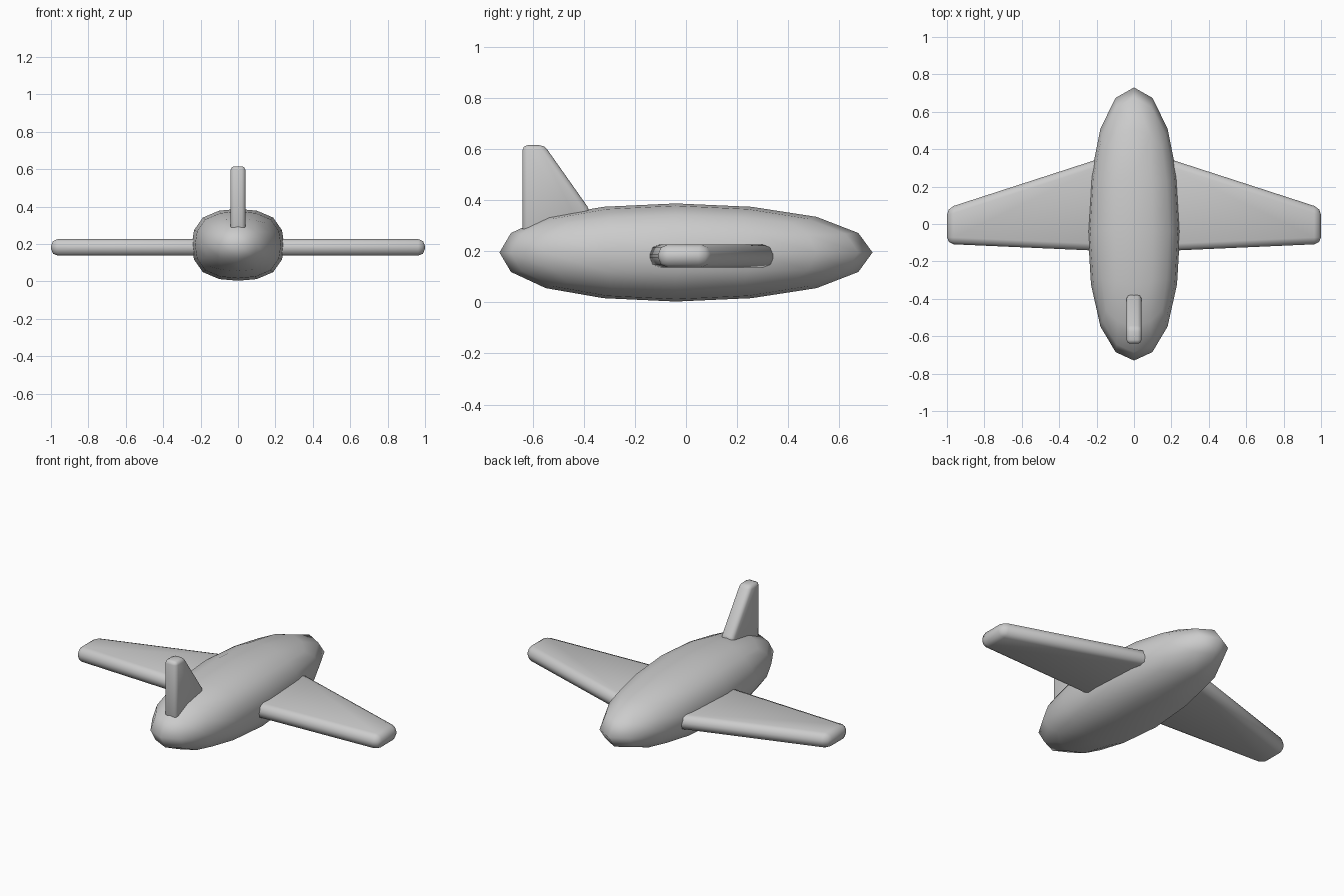
import bpy, bmesh

if "Cube" in bpy.data.objects:
    bpy.data.objects.remove(bpy.data.objects["Cube"])

HALF_LEN, HALF_W, HALF_H, MID_Z = 0.73, 0.247, 0.192, 0.195


def smooth(obj):
    for p in obj.data.polygons:
        p.use_smooth = True


def rounded_plate(name, profile, place, depth, bevel, segments=2):
    """Extrude a 2D outline to a plate and round all its edges."""
    bm = bmesh.new()
    n = len(profile)
    low = [bm.verts.new(place(a, b, depth[0])) for a, b in profile]
    high = [bm.verts.new(place(a, b, depth[1])) for a, b in profile]
    bm.faces.new(low)
    bm.faces.new(high)
    for i in range(n):
        j = (i + 1) % n
        bm.faces.new((low[i], low[j], high[j], high[i]))
    bmesh.ops.recalc_face_normals(bm, faces=bm.faces)
    bmesh.ops.bevel(bm, geom=bm.edges[:], offset=bevel, segments=segments,
                    profile=0.5, affect='EDGES', clamp_overlap=True)
    bmesh.ops.recalc_face_normals(bm, faces=bm.faces)
    mesh = bpy.data.meshes.new(name)
    bm.to_mesh(mesh)
    bm.free()
    obj = bpy.data.objects.new(name, mesh)
    bpy.context.collection.objects.link(obj)
    smooth(obj)
    return obj


# Fuselage: subdivided cube stretched to a long, slightly boxy ellipsoid
bpy.ops.mesh.primitive_cube_add(size=2)
fuselage = bpy.context.object
fuselage.name = "fuselage"
sub = fuselage.modifiers.new("round", 'SUBSURF')
sub.levels = sub.render_levels = 2
bpy.ops.object.modifier_apply(modifier=sub.name)
reach = max(v.co.x for v in fuselage.data.vertices)
for v in fuselage.data.vertices:
    u, t, w = v.co / reach
    box = 1 + 0.17 * u * u * w * w
    y = HALF_LEN * t
    y -= 0.04 * (1 - t * t)          # widest point sits a little forward
    v.co = (HALF_W * u * box, y, MID_Z + HALF_H * w * box)
smooth(fuselage)

# Wings: tapered plates with rounded edges, one per side
wing_outline = [(0.12, 0.37), (1.0, 0.085), (1.0, -0.107), (0.12, -0.146)]
for name, side in (("right_wing", 1), ("left_wing", -1)):
    rounded_plate(name, wing_outline,
                  lambda a, b, d, s=side: (s * a, b, d), (0.137, 0.226), 0.037)

# Tail fin: upright swept plate
fin_outline = [(-0.64, 0.24), (-0.64, 0.615), (-0.555, 0.615),
               (-0.375, 0.36), (-0.40, 0.28)]
rounded_plate("tail_fin", fin_outline,
              lambda a, b, d: (d, a, b), (-0.04, 0.04), 0.02)
